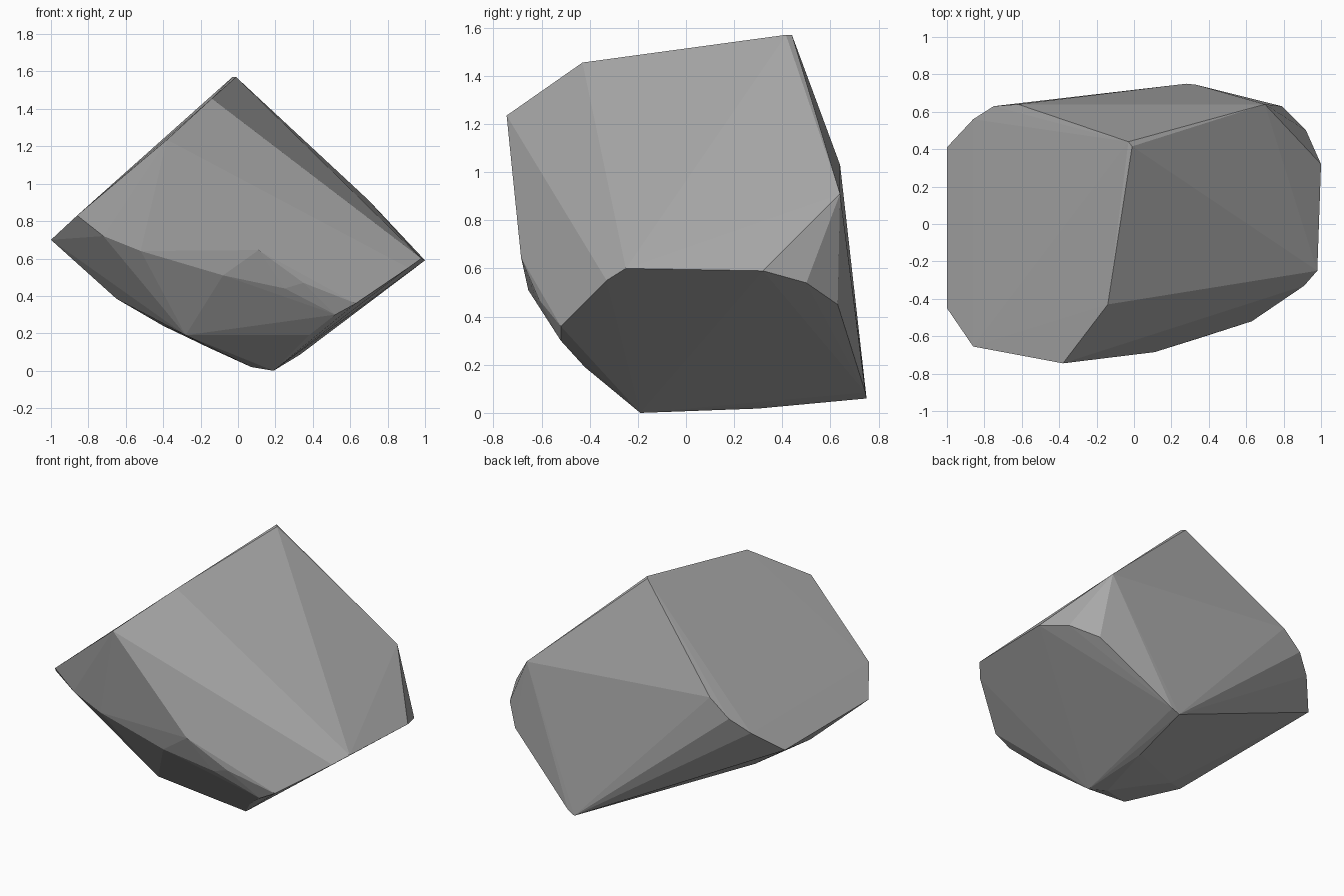
import bpy, bmesh

if "Cube" in bpy.data.objects:
    bpy.data.objects.remove(bpy.data.objects["Cube"])

# Corner points of the rock, grouped by the facet they border
ridge = [(-.03, .44, 1.57), (-.01, .415, 1.57), (-.14, -.43, 1.455), (-.38, -.745, 1.235)]
left_rim = [(-.86, -.655, .83), (-1, -.45, .70), (-1, .41, .70), (-.86, .56, .83),
            (-.75, .63, .92), (-.62, .64, 1.03)]
right_rim = [(.70, .64, .91), (.79, .63, .45), (.92, .5, .54), (1, .32, .59),
             (.98, -.25, .60), (.91, -.33, .55), (.63, -.52, .36), (.52, -.52, .30)]
front_low = [(.11, -.685, .645), (.35, -.61, .47), (.25, -.61, .44), (-.08, -.655, .51),
             (-.52, -.675, .64), (-.72, -.665, .72)]
underside = [(.28, .75, .06), (.33, .745, .085), (.20, .30, .018), (.19, -.19, 0),
             (.07, -.16, .02), (.38, -.42, .19), (-.28, -.42, .19),
             (-.16, -.13, .125), (-.40, -.14, .24), (-.65, -.35, .385)]

# Wrap the corners in a convex faceted shell
bm = bmesh.new()
for p in ridge + left_rim + right_rim + front_low + underside:
    bm.verts.new(p)
hull = bmesh.ops.convex_hull(bm, input=bm.verts)
loose = [v for v in bm.verts if not v.link_faces]
bmesh.ops.delete(bm, geom=loose, context='VERTS')
bmesh.ops.recalc_face_normals(bm, faces=bm.faces)

mesh = bpy.data.meshes.new("rock")
bm.to_mesh(mesh)
bm.free()

# Plain stone grey, flat facets
stone = bpy.data.materials.new("stone grey")
stone.diffuse_color = (.4, .4, .4, 1)
stone.use_nodes = True
stone.node_tree.nodes["Principled BSDF"].inputs["Base Color"].default_value = stone.diffuse_color
mesh.materials.append(stone)
rock = bpy.data.objects.new("rock", mesh)
bpy.context.collection.objects.link(rock)
